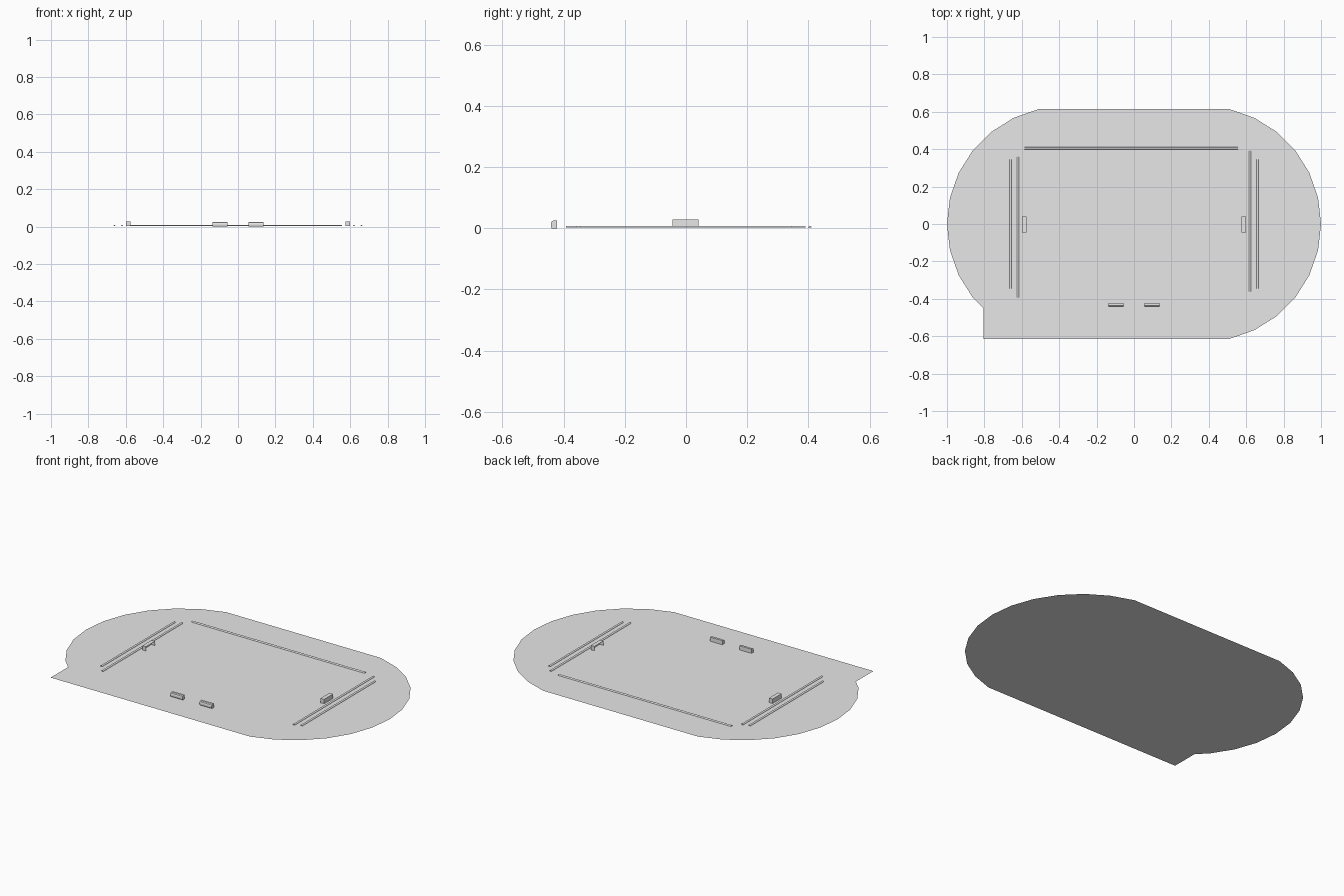
import bpy
import bmesh
from math import sin, cos, pi

default = bpy.data.objects.get("Cube")
if default:
    bpy.data.objects.remove(default, do_unlink=True)

# Single flat colour
grey = bpy.data.materials.new("light_grey")
grey.use_nodes = True
tone = (0.8, 0.8, 0.8, 1)
grey.diffuse_color = tone
grey.node_tree.nodes["Principled BSDF"].inputs["Base Color"].default_value = tone


def finish(name, bm):
    mesh = bpy.data.meshes.new(name)
    bm.to_mesh(mesh)
    bm.free()
    mesh.materials.append(grey)
    obj = bpy.data.objects.new(name, mesh)
    bpy.context.collection.objects.link(obj)
    return obj


def extrude_profile(name, profile, length, location, turn=0, open_side=None):
    """Prism along local x from a (y, z) profile; open_side drops one wall."""
    bm = bmesh.new()
    ends = [[bm.verts.new((s * length / 2, y, z)) for y, z in profile] for s in (-1, 1)]
    count = len(profile)
    for i in range(count):
        j = (i + 1) % count
        if i != open_side:
            bm.faces.new((ends[0][i], ends[0][j], ends[1][j], ends[1][i]))
    bm.faces.new(ends[0][::-1])
    bm.faces.new(ends[1])
    bmesh.ops.recalc_face_normals(bm, faces=bm.faces)
    obj = finish(name, bm)
    obj.location = location
    obj.rotation_euler.z = turn
    return obj


# Floor sheet: two faceted round ends, with one squared front corner
radius, centre, step = 0.63, 0.37, pi / 14
arc = [(centre + radius * cos(i * step), radius * sin(i * step)) for i in range(-6, 7)]
outline = arc + [(-x, -y) for x, y in arc[:10]]
outline += [(-0.805, -0.45), (-0.805, arc[0][1])]
bm = bmesh.new()
bm.faces.new([bm.verts.new((x, y, 0)) for x, y in outline])
finish("floor_sheet", bm)

# Low rounded rails: name, x, y, length, turn
rail_profile = [(0.006 * cos(i * pi / 6), 0.002 + 0.006 * sin(i * pi / 6)) for i in range(7)]
rails = [
    ("back_rail", -0.015, 0.405, 1.14, 0),
    ("right_outer_rail", -0.66, 0, 0.69, pi / 2),
    ("right_inner_rail", -0.62, -0.018, 0.75, pi / 2),
    ("left_inner_rail", 0.62, 0.015, 0.75, pi / 2),
    ("left_outer_rail", 0.66, 0, 0.69, pi / 2),
]
for name, x, y, length, turn in rails:
    extrude_profile(name, rail_profile, length, (x, y, 0), turn)

# Front blocks with a rounded outer edge
block_profile = [(0.01, 0), (0.01, 0.025), (-0.003, 0.025), (-0.008, 0.021),
                 (-0.01, 0.014), (-0.01, 0.006), (-0.007, 0)]
for side, x in (("right", -0.096), ("left", 0.096)):
    extrude_profile(side + "_front_block", block_profile, 0.08, (x, -0.432, 0))

# Side blocks, open toward the middle of the floor
pull_profile = [(0.012, 0.002), (0.012, 0.028), (-0.012, 0.028), (-0.012, 0.002)]
for side, x, turn in (("right", -0.587, -pi / 2), ("left", 0.587, pi / 2)):
    extrude_profile(side + "_side_block", pull_profile, 0.085, (x, -0.002, 0), turn, open_side=0)
